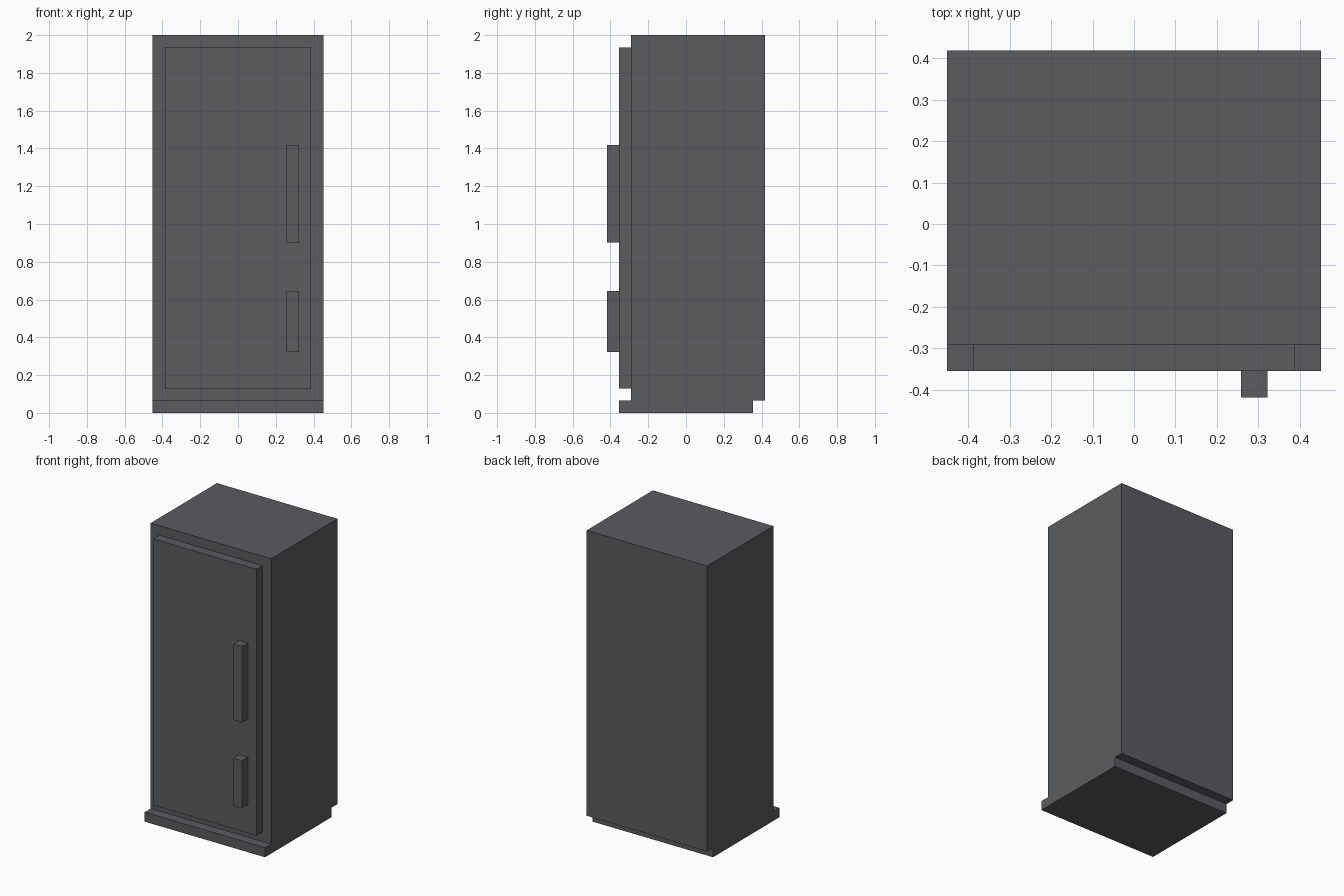
import bpy

if "Cube" in bpy.data.objects:
    bpy.data.objects.remove(bpy.data.objects["Cube"])

U = 2 / 31  # model grid unit: 31 units tall

mat = bpy.data.materials.new("dark grey")
mat.diffuse_color = (0.100, 0.106, 0.114, 1)
mat.use_nodes = True
mat.node_tree.nodes["Principled BSDF"].inputs["Base Color"].default_value = mat.diffuse_color


def box(name, x, y, z):
    """Box from (min, max) ranges given in grid units."""
    lo = [r[0] * U for r in (x, y, z)]
    hi = [r[1] * U for r in (x, y, z)]
    bpy.ops.mesh.primitive_cube_add(size=1)
    ob = bpy.context.object
    ob.name = name
    for v in ob.data.vertices:
        v.co = [hi[i] if v.co[i] > 0 else lo[i] for i in range(3)]
    ob.data.materials.append(mat)
    return ob


# plinth, set forward of the cabinet
box("base", (-7, 7), (-5.5, 5.5), (0, 1))
# main cabinet
box("cabinet", (-7, 7), (-4.5, 6.5), (1, 31))
# raised door panel
box("door", (-6, 6), (-5.5, -4.5), (2, 30))
# two handles on the right
for name, z in (("upper_handle", (14, 22)), ("lower_handle", (5, 10))):
    box(name, (4, 5), (-6.5, -5.5), z)
